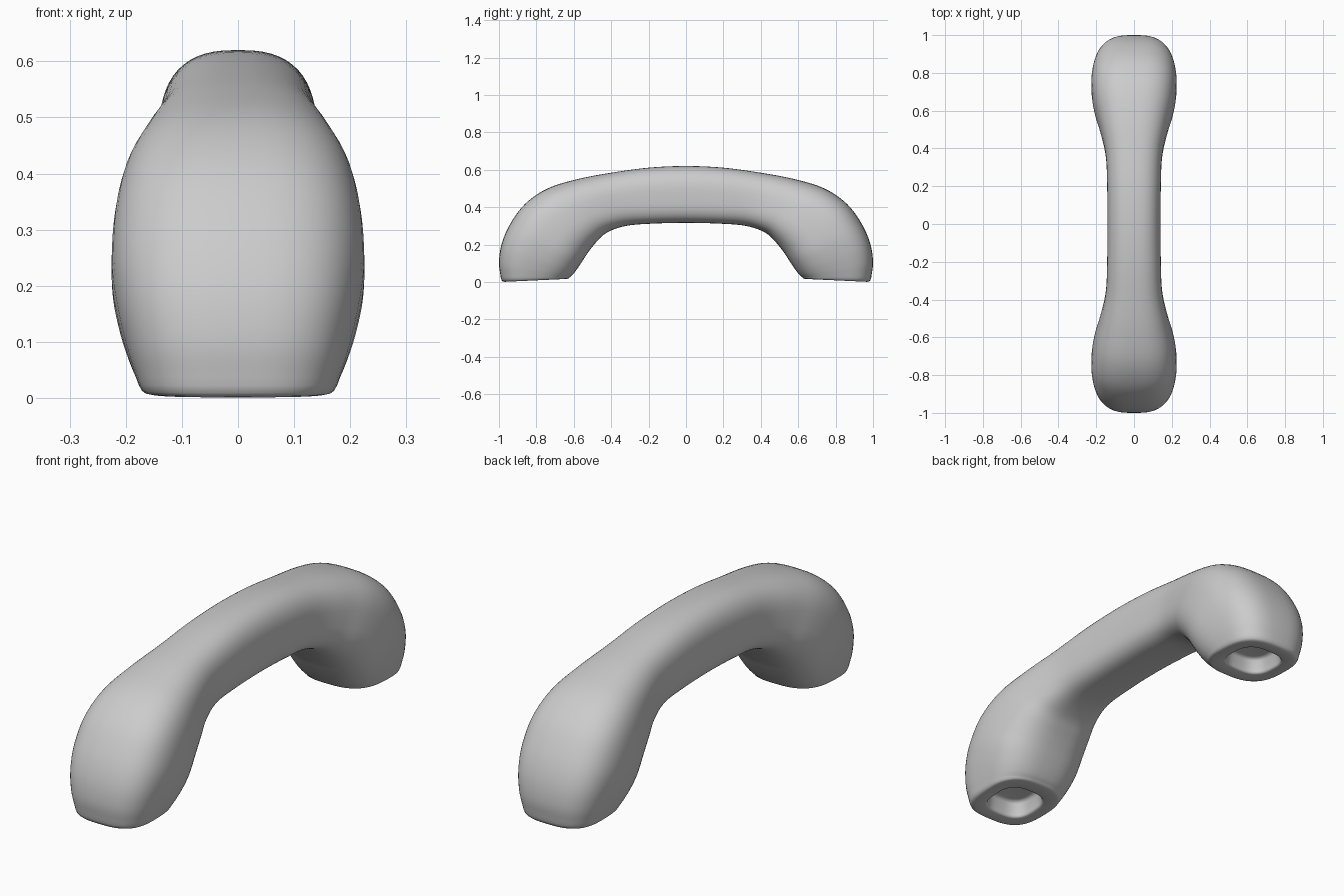
import bpy, bmesh, math
from mathutils import Vector

if "Cube" in bpy.data.objects:
    bpy.data.objects.remove(bpy.data.objects["Cube"])

RING = 56   # points around each section
STEPS = 5   # interpolated rings between key sections

# Key sections from mid-grip to cup: outer y, z, inner y, z, half width, outer power, inner power
KEYS = [Vector(k) for k in (
    (0.00, .620, 0.00, .316, .140, 2.6, 3.4),
    (0.20, .611, 0.18, .312, .142, 2.6, 3.4),
    (0.40, .584, 0.32, .300, .149, 2.6, 3.2),
    (0.58, .550, 0.42, .266, .177, 2.6, 3.0),
    (0.74, .500, 0.475, .218, .206, 2.7, 2.8),
    (0.86, .418, 0.52, .163, .222, 2.8, 2.7),
    (0.94, .310, 0.555, .110, .225, 2.8, 2.7),
    (0.985, .205, 0.583, .068, .213, 2.9, 2.7),
    (1.00, .105, 0.605, .040, .195, 2.9, 2.7),
    (0.99, .022, 0.622, .025, .177, 2.9, 2.7))]


def catmull(a, b, c, d, t):
    return 0.5 * (2 * b + (c - a) * t + (2 * a - 5 * b + 4 * c - d) * t * t
                  + (3 * b - a - 3 * c + d) * t ** 3)


def power(v, n):
    return math.copysign(abs(v) ** (2 / n), v)


def section(k):
    outer, inner = Vector((0, k[0], k[1])), Vector((0, k[2], k[3]))
    mid, half = (outer + inner) / 2, (outer - inner) / 2
    pts = []
    for i in range(RING):
        a = 2 * math.pi * i / RING
        c, s = math.cos(a), math.sin(a)
        n = k[5] if s >= 0 else k[6]
        pts.append(mid + half * power(s, n) + Vector((k[4] * power(c, n), 0, 0)))
    return pts


# Body: smooth interpolation of the sections, mirrored start so the grip is level
mirror = KEYS[1].copy()
mirror[0], mirror[2] = -mirror[0], -mirror[2]
ctrl = [mirror] + KEYS + [2 * KEYS[-1] - KEYS[-2]]
rings = []
for i in range(1, len(KEYS)):
    for j in range(STEPS):
        rings.append(section(catmull(*ctrl[i - 1:i + 3], j / STEPS)))
rings.append(section(KEYS[-1]))

# Cup face: rounded rim edge, flat rim, then a recessed pocket
for oy, oz, iy, iz, w in (
        (.986, .009, .627, .019, .172),
        (.979, .003, .635, .017, .166),
        (.968, .001, .646, .016, .157),
        (.926, .003, .692, .014, .116),
        (.919, .006, .699, .017, .110),
        (.916, .014, .702, .024, .107),
        (.910, .068, .708, .074, .102),
        (.902, .078, .716, .083, .094),
        (.890, .081, .728, .085, .083)):
    rings.append(section((oy, oz, iy, iz, w, 2.9, 2.8)))

bm = bmesh.new()
loops = [[bm.verts.new(p) for p in r] for r in rings]
for a, b in zip(loops, loops[1:]):
    for i in range(RING):
        j = (i + 1) % RING
        bm.faces.new((a[i], a[j], b[j], b[i]))
bm.faces.new(loops[-1])  # pocket floor
bmesh.ops.recalc_face_normals(bm, faces=bm.faces)
# The grip end is open at the mirror plane, so check that the normals face outward
bm.faces.ensure_lookup_table()
f = bm.faces[RING // 4]
if f.normal.z < 0:
    bmesh.ops.reverse_faces(bm, faces=bm.faces)
mesh = bpy.data.meshes.new("handset")
bm.to_mesh(mesh)
bm.free()
handset = bpy.data.objects.new("handset", mesh)
bpy.context.collection.objects.link(handset)

# Second half
mod = handset.modifiers.new("mirror", 'MIRROR')
mod.use_axis = (False, True, False)
mod.merge_threshold = 0.0005

bpy.context.view_layer.objects.active = handset
handset.select_set(True)
bpy.ops.object.modifier_apply(modifier="mirror")
bpy.ops.object.shade_smooth_by_angle(angle=math.radians(50))
